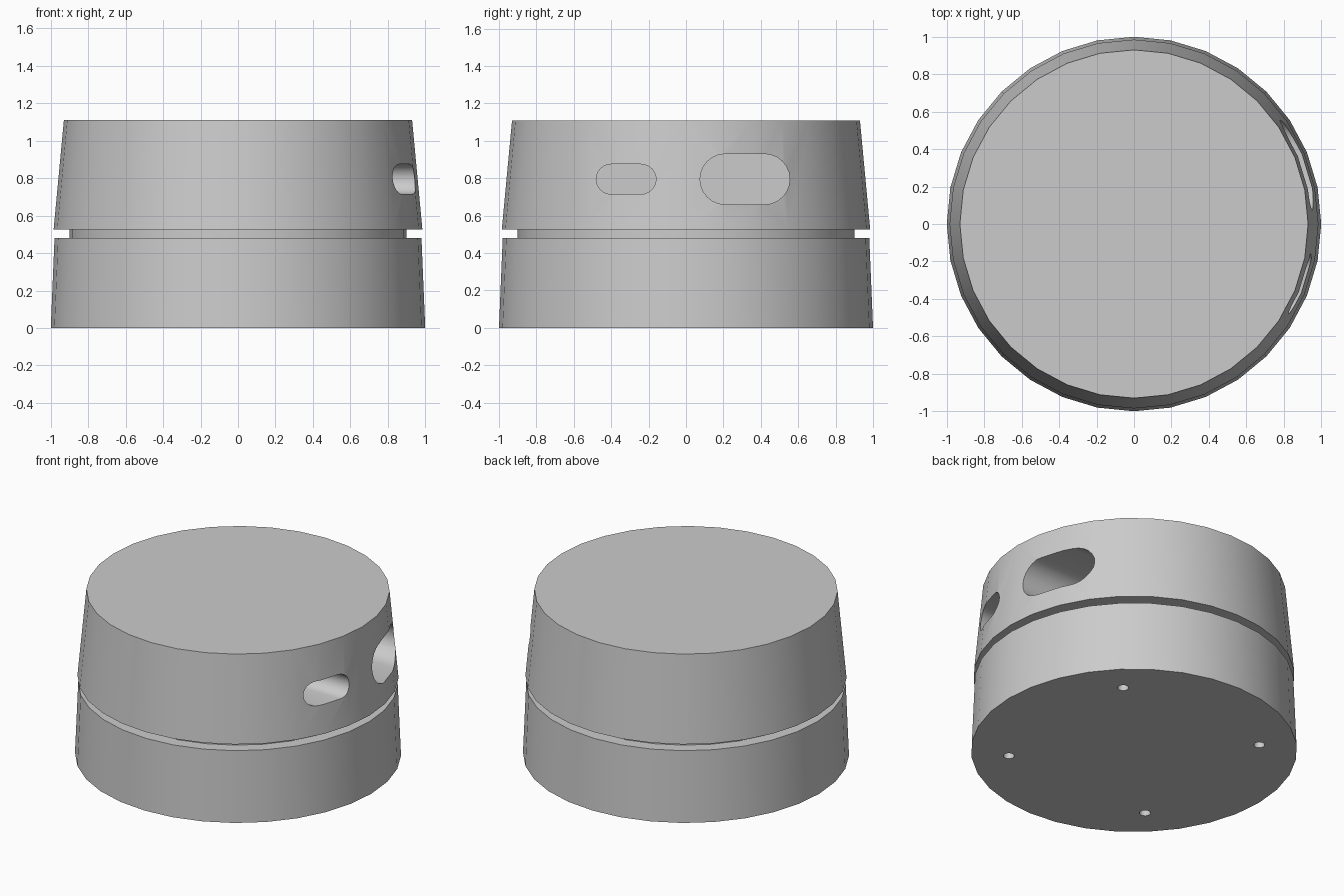
import bpy
import bmesh
from math import cos, sin, pi, radians

if "Cube" in bpy.data.objects:
    bpy.data.objects.remove(bpy.data.objects["Cube"], do_unlink=True)

SIDES = 32

grey = bpy.data.materials.new("plain grey")
grey.use_nodes = True
colour = (0.6, 0.6, 0.6, 1)
grey.diffuse_color = colour
grey.node_tree.nodes["Principled BSDF"].inputs["Base Color"].default_value = colour


def prism(name, lower, upper):
    """Closed solid between two matching outlines."""
    bm = bmesh.new()
    a = [bm.verts.new(p) for p in lower]
    b = [bm.verts.new(p) for p in upper]
    bm.faces.new(a)
    bm.faces.new(b)
    for i in range(len(a)):
        j = (i + 1) % len(a)
        bm.faces.new((a[i], a[j], b[j], b[i]))
    bmesh.ops.recalc_face_normals(bm, faces=bm.faces)
    mesh = bpy.data.meshes.new(name)
    bm.to_mesh(mesh)
    bm.free()
    mesh.materials.append(grey)
    obj = bpy.data.objects.new(name, mesh)
    bpy.context.collection.objects.link(obj)
    return obj


def ring(radius, z, x=0, y=0, sides=SIDES):
    return [(x + radius * cos(2 * pi * i / sides),
             y + radius * sin(2 * pi * i / sides), z) for i in range(sides)]


def drum(name, r0, z0, r1, z1):
    return prism(name, ring(r0, z0), ring(r1, z1))


def stadium(x, y0, y1, z, radius, steps=12):
    """Rounded slot outline in the plane at x."""
    points = []
    for centre, start in ((y1 - radius, -pi / 2), (y0 + radius, pi / 2)):
        for i in range(steps + 1):
            t = start + pi * i / steps
            points.append((x, centre + radius * cos(t), z + radius * sin(t)))
    return points


def cut(target, cutter):
    cutter.hide_render = True
    mod = target.modifiers.new("cut", 'BOOLEAN')
    mod.operation = 'DIFFERENCE'
    mod.solver = 'EXACT'
    mod.object = cutter
    bpy.context.view_layer.objects.active = target
    bpy.ops.object.modifier_apply(modifier=mod.name)
    bpy.data.objects.remove(cutter, do_unlink=True)


# Tapered body: base, recessed seam and cap
base = drum("base", 1.0, 0, 0.98, 0.48)
seam = drum("recessed_seam", 0.9, 0.45, 0.9, 0.55)
cap = drum("cap", 0.985, 0.525, 0.93, 1.11)

# Two deep rounded slots in the side of the cap
for y0, y1, radius in ((-0.48, -0.16, 0.08), (0.075, 0.555, 0.135)):
    cut(cap, prism("slot_cutter",
                   stadium(0.3, y0, y1, 0.795, radius),
                   stadium(1.2, y0, y1, 0.795, radius)))

# Four screw holes under the base
for x in (-0.545, 0.545):
    for y in (-0.545, 0.545):
        cut(base, prism("hole_cutter",
                        ring(0.034, -0.1, x, y, 16),
                        ring(0.034, 0.25, x, y, 16)))

# Smooth sides with sharp rims
bpy.ops.object.select_all(action='DESELECT')
for obj in (base, seam, cap):
    obj.select_set(True)
bpy.context.view_layer.objects.active = base
bpy.ops.object.shade_smooth_by_angle(angle=radians(30))
